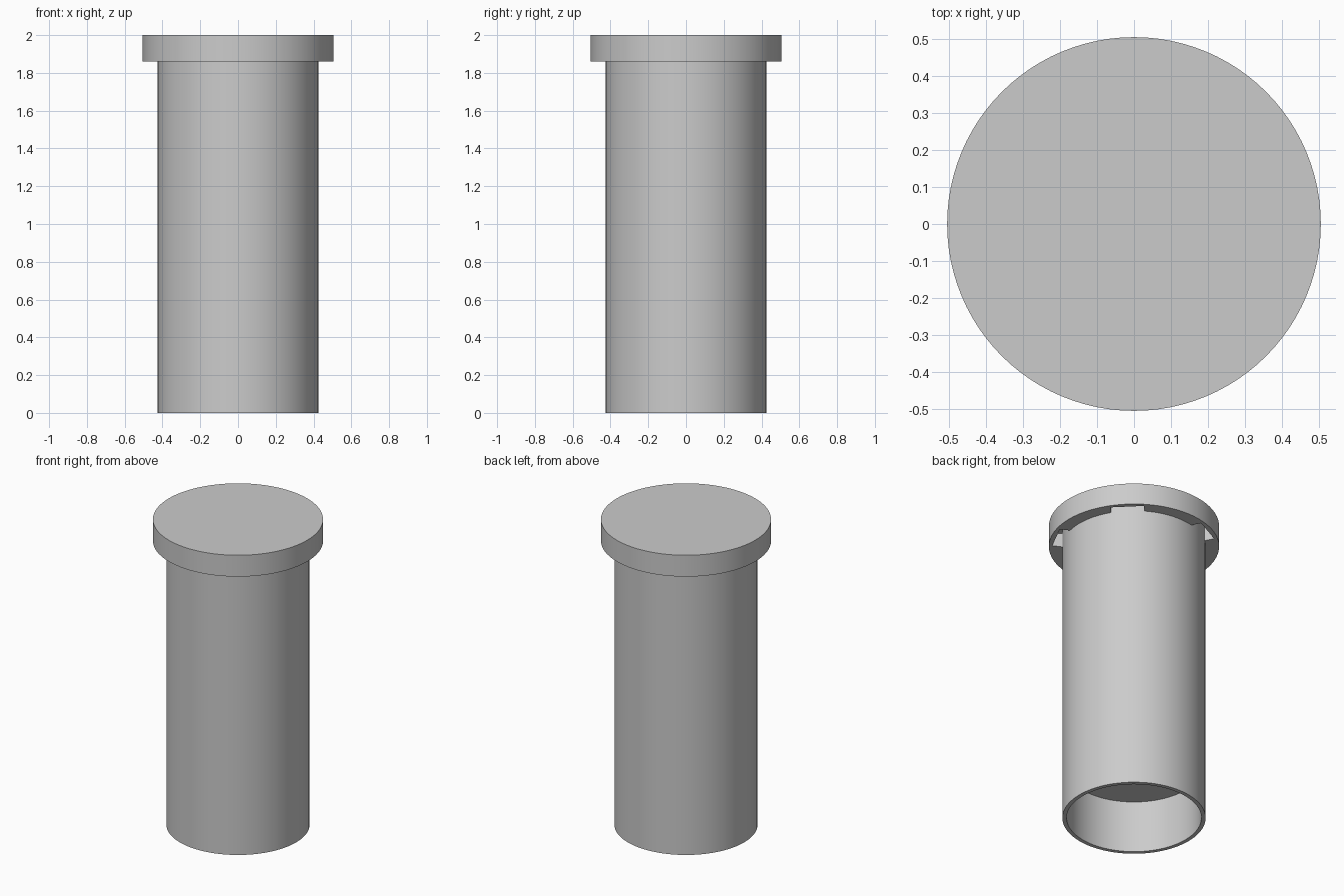
import bpy, bmesh, math
from mathutils import Matrix, Vector

SEGMENTS = 96
NOTCHES = 5

cube = bpy.data.objects.get("Cube")
if cube:
    bpy.data.objects.remove(cube, do_unlink=True)

# Single plain grey
grey = bpy.data.materials.new("plain grey")
grey.use_nodes = True
colour = (0.6, 0.6, 0.6, 1)
grey.diffuse_color = colour
grey.node_tree.nodes["Principled BSDF"].inputs["Base Color"].default_value = colour


def finish(name, bm):
    bmesh.ops.remove_doubles(bm, verts=bm.verts, dist=1e-5)
    bmesh.ops.recalc_face_normals(bm, faces=bm.faces)
    mesh = bpy.data.meshes.new(name)
    bm.to_mesh(mesh)
    bm.free()
    mesh.materials.append(grey)
    obj = bpy.data.objects.new(name, mesh)
    bpy.context.collection.objects.link(obj)
    return obj


def lathe(name, profile):
    """Revolve a closed (radius, height) outline about the z axis."""
    bm = bmesh.new()
    verts = [bm.verts.new((r, 0, z)) for r, z in profile]
    edges = [bm.edges.new((a, b)) for a, b in zip(verts, verts[1:] + verts[:1])
             if a.co.x + b.co.x > 0]
    bmesh.ops.spin(bm, geom=verts + edges, cent=(0, 0, 0), axis=(0, 0, 1),
                   angle=math.tau, steps=SEGMENTS, use_merge=True)
    return finish(name, bm)


def smooth(obj):
    bpy.ops.object.select_all(action="DESELECT")
    obj.select_set(True)
    bpy.context.view_layer.objects.active = obj
    bpy.ops.object.shade_smooth_by_angle(angle=math.radians(30))


# Tube, open at the bottom, with a raised floor inside
tube = lathe("tube", [(0, 0.34), (0.4, 0.34), (0.4, 0), (0.425, 0),
                      (0.425, 1.96), (0.4, 1.96), (0.4, 0.38), (0, 0.38)])

# Lid with a thick skirt around the tube
lid = lathe("lid", [(0, 2), (0.505, 2), (0.505, 1.86),
                    (0.425, 1.86), (0.425, 1.96), (0, 1.96)])

# Notches cut up into the underside of the skirt
bm = bmesh.new()
for i in range(NOTCHES):
    place = (Matrix.Rotation(math.radians(45) + i * math.tau / NOTCHES, 4, "Z")
             @ Matrix.Translation((0.44, 0, 1.89))
             @ Matrix.Diagonal(Vector((0.07, 0.2, 0.12, 1))))
    bmesh.ops.create_cube(bm, size=1, matrix=place)
cutter = finish("notch_cutter", bm)
cutter.hide_render = True
cutter.hide_viewport = True
cutter.display_type = "WIRE"
cut = lid.modifiers.new("notches", "BOOLEAN")
cut.operation = "DIFFERENCE"
cut.solver = "EXACT"
cut.object = cutter

for part in (tube, lid):
    smooth(part)
